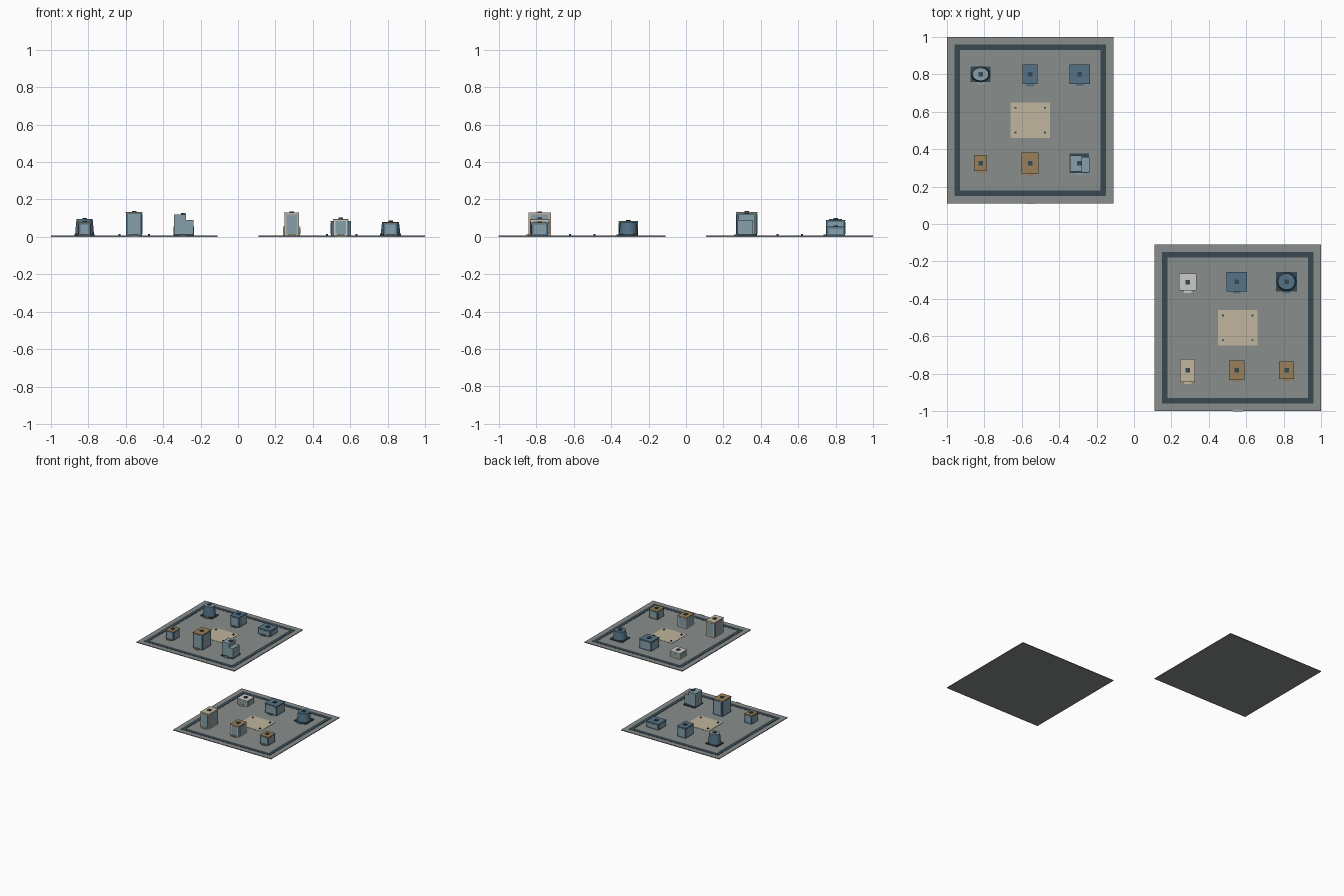
import bpy
import math

if "Cube" in bpy.data.objects:
    bpy.data.objects.remove(bpy.data.objects["Cube"])

BASE_TOP = 0.006


def mat(name, rgb):
    m = bpy.data.materials.new(name)
    m.diffuse_color = (*rgb, 1)
    m.use_nodes = True
    m.node_tree.nodes["Principled BSDF"].inputs["Base Color"].default_value = m.diffuse_color
    return m


PAVE = mat("paving", (0.25, 0.27, 0.26))
DARK = mat("dark_slate", (0.04, 0.065, 0.085))
CREAM = mat("cream", (0.53, 0.46, 0.34))
GLASS = mat("glass", (0.24, 0.35, 0.40))
BLUE = mat("blue", (0.09, 0.17, 0.24))
TAN = mat("tan", (0.32, 0.22, 0.10))
PALE = mat("pale", (0.58, 0.60, 0.60))


def box(name, x, y, z0, sx, sy, z1, m):
    """Box centred at x, y and spanning z0 to z1."""
    bpy.ops.mesh.primitive_cube_add(size=1, location=(x, y, (z0 + z1) / 2))
    o = bpy.context.object
    o.name = name
    o.scale = (sx, sy, z1 - z0)
    o.data.materials.append(m)
    return o


def roof_vent(x, y, z):
    box("roof_vent", x, y, z, 0.024, 0.024, z + 0.006, DARK)


def entrance(x, front, m):
    box("entrance_step", x, front - 0.005, BASE_TOP, 0.04, 0.014, BASE_TOP + 0.007, m)


def window_panels(x, y, z0, sx, sy, z1):
    """Large glazed panel on each of the four walls."""
    a, b = z0 + 0.009, z1 - 0.011
    for s in (-1, 1):
        box("window_panel", x, y + s * sy / 2, a, sx - 0.022, 0.003, b, GLASS)
        box("window_panel", x + s * sx / 2, y, a, 0.003, sy - 0.022, b, GLASS)


def block_building(x, y, sx, sy, h, wall, roof):
    box("building_walls", x, y, BASE_TOP, sx - 0.004, sy - 0.004, h - 0.005, wall)
    box("building_roof", x, y, h - 0.005, sx, sy, h, roof)
    window_panels(x, y, BASE_TOP, sx - 0.004, sy - 0.004, h)
    roof_vent(x, y, h)
    entrance(x, y - sy / 2, roof)


def round_building(x, y, sx, sy, h, wall, roof):
    box("building_plinth", x, y, BASE_TOP, sx, sy, 0.014, DARK)
    bpy.ops.mesh.primitive_cone_add(vertices=24, radius1=0.5, radius2=0.43, depth=1,
                                    location=(x, y, (0.014 + h) / 2))
    o = bpy.context.object
    o.name = "round_tower"
    o.scale = (sx * 0.96, sy * 0.96, h - 0.014)
    o.data.materials.append(wall)
    bpy.ops.object.shade_smooth_by_angle(angle=math.radians(35))
    bpy.ops.mesh.primitive_cylinder_add(vertices=24, radius=0.42, depth=0.003,
                                        location=(x, y, h + 0.001))
    o = bpy.context.object
    o.name = "round_roof"
    o.scale = (sx * 0.96, sy * 0.96, 1)
    o.data.materials.append(roof)
    bpy.ops.object.shade_smooth_by_angle(angle=math.radians(35))
    roof_vent(x, y, h + 0.002)
    entrance(x, y - sy / 2, roof)


def stepped_building(x, y):
    box("building_plinth", x, y, BASE_TOP, 0.105, 0.105, 0.014, DARK)
    box("tall_wing", x - 0.018, y - 0.002, 0.014, 0.066, 0.085, 0.12, GLASS)
    box("low_wing", x + 0.031, y - 0.008, 0.014, 0.044, 0.084, 0.09, GLASS)
    roof_vent(x, y, 0.12)
    entrance(x, y - 0.052, GLASS)


def city_block(cx, cy):
    box("ground_slab", cx, cy, 0, 0.89, 0.89, BASE_TOP, PAVE)
    # perimeter road
    for s in (-1, 1):
        box("road_strip", cx, cy + s * 0.39, BASE_TOP, 0.81, 0.03, 0.008, DARK)
        box("road_strip", cx + s * 0.39, cy, BASE_TOP, 0.03, 0.75, 0.008, DARK)
    # central plaza with corner posts
    box("plaza", cx, cy, BASE_TOP, 0.21, 0.19, 0.008, CREAM)
    for sx in (-1, 1):
        for sy in (-1, 1):
            box("plaza_post", cx + sx * 0.079, cy + sy * 0.066, 0.008,
                0.01, 0.01, 0.016, DARK)
    # marker on the front edge
    box("front_marker", cx, cy - 0.445, 0.002, 0.05, 0.006, 0.008, PALE)


# back left district
city_block(-0.555, 0.555)
round_building(-0.82, 0.80, 0.105, 0.085, 0.093, BLUE, GLASS)
block_building(-0.555, 0.80, 0.08, 0.105, 0.09, BLUE, BLUE)
block_building(-0.29, 0.80, 0.112, 0.103, 0.055, BLUE, BLUE)
block_building(-0.82, 0.325, 0.07, 0.085, 0.078, BLUE, TAN)
block_building(-0.555, 0.325, 0.09, 0.115, 0.133, BLUE, TAN)
stepped_building(-0.292, 0.325)

# front right district
city_block(0.555, -0.555)
block_building(0.287, -0.31, 0.095, 0.092, 0.055, CREAM, PALE)
block_building(0.55, -0.308, 0.11, 0.105, 0.084, BLUE, BLUE)
round_building(0.815, -0.308, 0.11, 0.105, 0.078, BLUE, BLUE)
block_building(0.287, -0.782, 0.08, 0.122, 0.13, CREAM, CREAM)
block_building(0.55, -0.782, 0.082, 0.103, 0.096, PALE, TAN)
block_building(0.815, -0.782, 0.078, 0.092, 0.076, BLUE, TAN)
